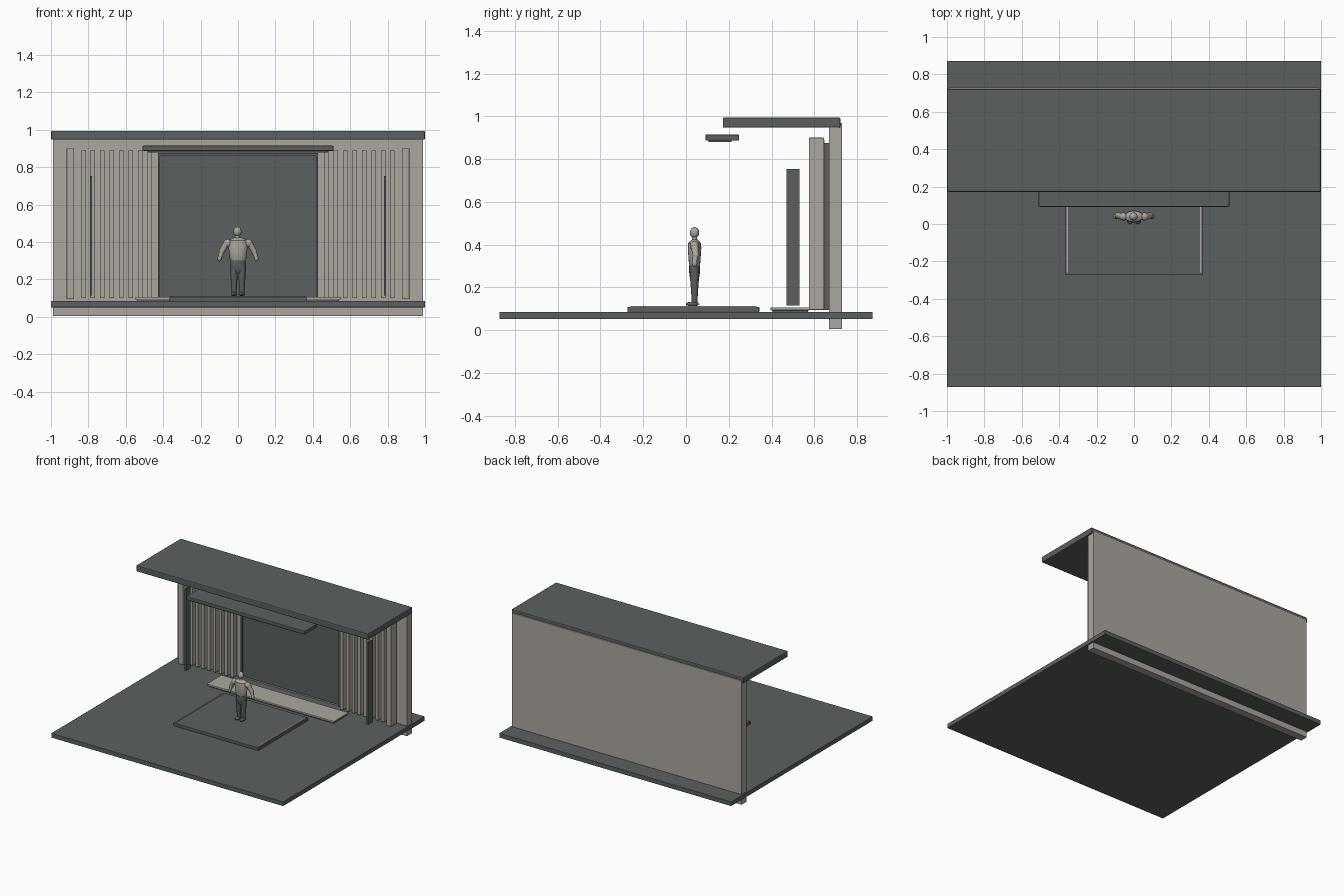
import bpy, math
from mathutils import Vector

if "Cube" in bpy.data.objects:
    bpy.data.objects.remove(bpy.data.objects["Cube"])


def material(name, rgb):
    m = bpy.data.materials.new(name)
    m.diffuse_color = (*rgb, 1)
    m.use_nodes = True
    m.node_tree.nodes["Principled BSDF"].inputs["Base Color"].default_value = m.diffuse_color
    return m


DARK = material("dark_grey", (0.105, 0.117, 0.117))
PALE = material("warm_pale_grey", (0.41, 0.38, 0.345))


def box(name, x, y, z, mat, bevel=0.0):
    """Box from (min, max) ranges on each axis."""
    bpy.ops.mesh.primitive_cube_add(size=1, location=[(a + b) / 2 for a, b in (x, y, z)])
    ob = bpy.context.object
    ob.name = name
    ob.scale = [b - a for a, b in (x, y, z)]
    bpy.ops.object.transform_apply(location=False, rotation=False, scale=True)
    ob.data.materials.append(mat)
    if bevel:
        mod = ob.modifiers.new("soft_edges", "BEVEL")
        mod.width, mod.segments = bevel, 2
    return ob


def pair(name, x, y, z, mat, bevel=0.0):
    """Box on the right and its mirror on the left."""
    box(name + "_right", x, y, z, mat, bevel)
    box(name + "_left", (-x[1], -x[0]), y, z, mat, bevel)


def ball(name, loc, radii, mat):
    bpy.ops.mesh.primitive_uv_sphere_add(segments=20, ring_count=12, location=loc)
    ob = bpy.context.object
    ob.name = name
    ob.scale = radii
    ob.data.materials.append(mat)
    bpy.ops.object.shade_smooth()


def limb(name, a, b, r1, r2, mat):
    """Tapered cylinder between two points."""
    a, b = Vector(a), Vector(b)
    bpy.ops.mesh.primitive_cone_add(vertices=18, radius1=r1, radius2=r2,
                                    depth=(b - a).length, location=(a + b) / 2)
    ob = bpy.context.object
    ob.name = name
    ob.rotation_euler = (b - a).to_track_quat('Z', 'Y').to_euler()
    ob.data.materials.append(mat)
    bpy.ops.object.shade_smooth_by_angle()


def lathe(name, profile, depth, y, mat, n=20):
    """Elliptical body from (half width, z) rings; depth scales y."""
    verts = [(r * math.cos(t), y + r * depth * math.sin(t), z) for r, z in profile
             for t in (2 * math.pi * k / n for k in range(n))]
    faces = [(i * n + k, i * n + (k + 1) % n, (i + 1) * n + (k + 1) % n, (i + 1) * n + k)
             for i in range(len(profile) - 1) for k in range(n)]
    faces += [tuple(reversed(range(n))), tuple(range(len(verts) - n, len(verts)))]
    me = bpy.data.meshes.new(name)
    me.from_pydata(verts, [], faces)
    me.materials.append(mat)
    ob = bpy.data.objects.new(name, me)
    bpy.context.collection.objects.link(ob)
    bpy.context.view_layer.objects.active = ob
    bpy.ops.object.select_all(action='DESELECT')
    ob.select_set(True)
    bpy.ops.object.shade_smooth_by_angle()


# Main shell: floor, rear wall, roof
box("floor_slab", (-1, 1), (-0.872, 0.872), (0.051, 0.085), DARK, 0.002)
box("rear_wall", (-0.99, 0.99), (0.668, 0.73), (0.005, 0.97), PALE, 0.002)
box("roof", (-1, 1), (0.172, 0.722), (0.947, 0.995), DARK, 0.007)

# Hanging canopy with recessed underside
box("hanging_canopy", (-0.51, 0.51), (0.092, 0.248), (0.887, 0.915), DARK, 0.004)
box("canopy_underside", (-0.48, 0.48), (0.105, 0.212), (0.88, 0.888), DARK)

# Screen and its frame
box("screen", (-0.418, 0.418), (0.655, 0.669), (0.10, 0.868), DARK)
pair("screen_side_frame", (0.416, 0.428), (0.644, 0.669), (0.095, 0.875), DARK)
box("screen_top_frame", (-0.428, 0.428), (0.644, 0.669), (0.863, 0.875), DARK)

# Vertical slats either side of the screen
for i in range(8):
    x = 0.826 - 0.0505 * i
    pair(f"wall_slat_{i}", (x - 0.012, x + 0.012), (0.60, 0.647), (0.10, 0.89), PALE)

# Outer pillars and thin dark fins
pair("outer_pillar", (0.876, 0.916), (0.576, 0.646), (0.095, 0.90), PALE, 0.002)
pair("side_fin", (0.78, 0.79), (0.471, 0.532), (0.115, 0.753), DARK)

# Low bench below the screen
box("bench_base", (-0.54, 0.54), (0.405, 0.57), (0.084, 0.095), DARK)
box("bench_top", (-0.548, 0.548), (0.396, 0.578), (0.093, 0.107), PALE, 0.003)

# Raised platform with pale edge strips
box("platform", (-0.366, 0.366), (-0.274, 0.343), (0.084, 0.108), DARK, 0.003)
pair("platform_strip", (0.352, 0.36), (-0.26, 0.33), (0.107, 0.112), PALE)

# Standing figure
Y = 0.04
ball("head", (-0.003, Y, 0.456), (0.022, 0.022, 0.026), PALE)
limb("neck", (-0.003, Y, 0.405), (-0.003, Y, 0.44), 0.014, 0.012, PALE)
lathe("torso", [(0.036, 0.298), (0.044, 0.31), (0.048, 0.345), (0.053, 0.385),
                (0.049, 0.408), (0.03, 0.42), (0.014, 0.425)], 0.6, Y, PALE)
lathe("hips", [(0.022, 0.232), (0.037, 0.25), (0.042, 0.28), (0.04, 0.302)], 0.62, Y, DARK)
for side, s in (("right", 1), ("left", -1)):
    ball("shoulder_" + side, (s * 0.056, Y, 0.394), (0.022, 0.021, 0.022), PALE)
    limb("upper_arm_" + side, (s * 0.06, Y, 0.395), (s * 0.086, Y + 0.006, 0.35), 0.018, 0.015, PALE)
    ball("elbow_" + side, (s * 0.086, Y + 0.006, 0.35), (0.016, 0.016, 0.016), PALE)
    limb("forearm_" + side, (s * 0.086, Y + 0.006, 0.35), (s * 0.097, Y, 0.318), 0.014, 0.01, PALE)
    ball("hand_" + side, (s * 0.099, Y, 0.312), (0.011, 0.013, 0.015), PALE)
    limb("thigh_" + side, (s * 0.021, Y, 0.27), (s * 0.021, Y, 0.205), 0.023, 0.018, DARK)
    ball("knee_" + side, (s * 0.021, Y, 0.205), (0.018, 0.018, 0.018), DARK)
    limb("shin_" + side, (s * 0.021, Y, 0.205), (s * 0.021, Y, 0.13), 0.018, 0.013, DARK)
    ball("foot_" + side, (s * 0.021, Y - 0.01, 0.122), (0.017, 0.031, 0.011), DARK)
